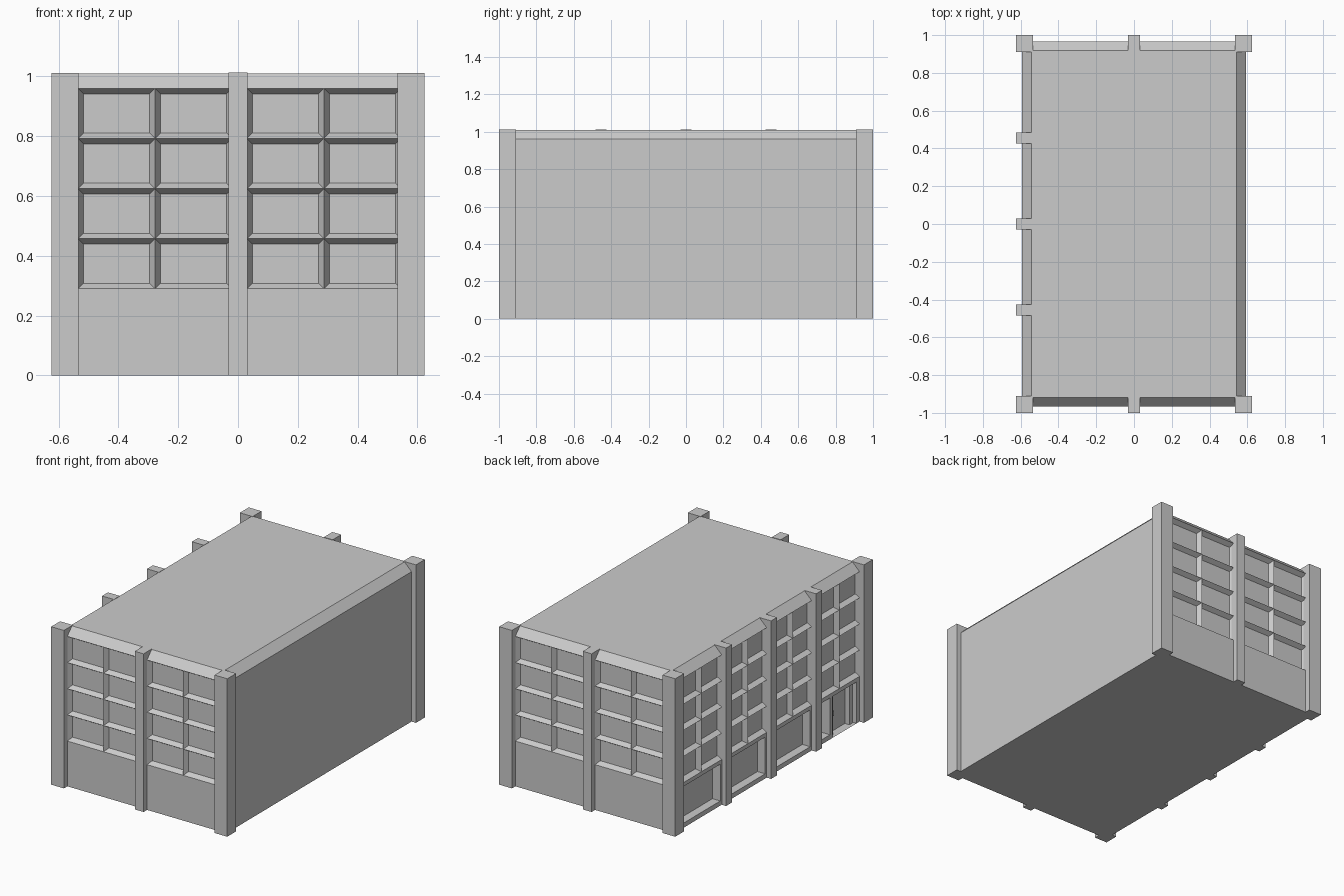
import bpy, bmesh, math

if "Cube" in bpy.data.objects:
    bpy.data.objects.remove(bpy.data.objects["Cube"])

TOP = 0.96        # top of the facades, where the sloped cornice starts
ROOF = 1.01
SILL = 0.29       # bottom of the upper windows
WX, WY = 0.593, 0.965   # half sizes of the wall planes


def finish(name, bm):
    bmesh.ops.remove_doubles(bm, verts=bm.verts, dist=1e-5)
    mesh = bpy.data.meshes.new(name)
    bm.to_mesh(mesh)
    bm.free()
    ob = bpy.data.objects.new(name, mesh)
    bpy.context.collection.objects.link(ob)
    return ob


def quad(bm, pts):
    bm.faces.new([bm.verts.new(p) for p in pts])


def box(name, x0, x1, y0, y1, z0, z1):
    bm = bmesh.new()
    bmesh.ops.create_cube(bm, size=1)
    for v in bm.verts:
        v.co = (x1 if v.co.x > 0 else x0, y1 if v.co.y > 0 else y0, z1 if v.co.z > 0 else z0)
    return finish(name, bm)


def rect(u0, u1, z0, z1, y):
    return [(u0, y, z0), (u1, y, z0), (u1, y, z1), (u0, y, z1)]


def wall(bm, w, u0, u1, z0, z1):
    quad(bm, rect(u0, u1, z0, z1, -w))


def recess(bm, w, u0, u1, z0, z1, depth, bevel):
    a = rect(u0, u1, z0, z1, -w)
    b = rect(u0 + bevel, u1 - bevel, z0 + bevel, z1 - bevel, -w + depth)
    quad(bm, b)
    for i in range(4):
        j = (i + 1) % 4
        quad(bm, [a[i], a[j], b[j], b[i]])


def window_grid(bm, w, u0, u1, cols=2, rows=4):
    du, dz = (u1 - u0) / cols, (TOP - SILL) / rows
    for c in range(cols):
        for r in range(rows):
            recess(bm, w, u0 + c * du, u0 + (c + 1) * du,
                   SILL + r * dz, SILL + (r + 1) * dz, 0.03, 0.018)


def opening(bm, w, u0, u1, o0, o1, z0, z1):
    # lower wall with one straight-sided opening
    wall(bm, w, u0, o0, 0, SILL)
    wall(bm, w, o1, u1, 0, SILL)
    wall(bm, w, o0, o1, z1, SILL)
    if z0 > 0:
        wall(bm, w, o0, o1, 0, z0)
    recess(bm, w, o0, o1, z0, z1, 0.055, 0)


# Roof, sloped cornice, floor and blank right wall
bm = bmesh.new()
low = [(-WX, -WY, TOP), (WX, -WY, TOP), (WX, WY, TOP), (-WX, WY, TOP)]
high = [(sx * 0.543, sy * 0.918, ROOF) for sx, sy in ((-1, -1), (1, -1), (1, 1), (-1, 1))]
quad(bm, high)
for i in range(4):
    j = (i + 1) % 4
    quad(bm, [low[i], low[j], high[j], high[i]])
ground = [(x, y, 0) for x, y, z in low]
quad(bm, ground[::-1])
quad(bm, [ground[1], ground[2], low[2], low[1]])
finish("roof_and_blank_wall", bm)

# Front and back facades: plain base with two bays of small panes
for name, turn in (("front_facade", 0), ("back_facade", math.pi)):
    bm = bmesh.new()
    wall(bm, WY, -WX, WX, 0, SILL)
    for u0 in (-0.535, 0.03):
        window_grid(bm, WY, u0, u0 + 0.515)
    finish(name, bm).rotation_euler.z = turn

# Left facade: four bays with shop windows below and a door in the last one
bm = bmesh.new()
bays = [(-0.91, -0.47), (-0.425, -0.015), (0.03, 0.44), (0.485, 0.925)]
for u0, u1 in bays:
    window_grid(bm, WX, u0, u1)
for u0, u1 in bays[:3]:
    opening(bm, WX, u0, u1, u0 + 0.01, u1 - 0.03, 0.03, 0.265)
opening(bm, WX, 0.485, 0.62, 0.495, 0.61, 0.03, 0.265)
opening(bm, WX, 0.62, 0.925, 0.635, 0.88, 0, 0.265)
finish("left_facade", bm).rotation_euler.z = -math.pi / 2

# Entrance door posts and handle
for i, y in enumerate((-0.66, -0.855)):
    box(f"door_post_{i}", -0.57, -0.535, y - 0.015, y + 0.015, 0, 0.265)
box("door_handle", -0.56, -0.535, -0.70, -0.688, 0.11, 0.14)

# Corner pillars
for sx in (-1, 1):
    for sy in (-1, 1):
        x, y = sx * 0.579, sy * 0.955
        box("corner_pillar", x - 0.045, x + 0.045, y - 0.045, y + 0.045, 0, 1.012)

# Middle pillars of the front, back and left sides
for sy in (-1, 1):
    box("middle_pillar", -0.031, 0.031, sy * 0.957 - 0.043, sy * 0.957 + 0.043, 0, 1.013)
for y in (-0.455, 0, 0.455):
    box("side_pillar", -0.624, -0.54, y - 0.03, y + 0.03, 0, 1.012)
